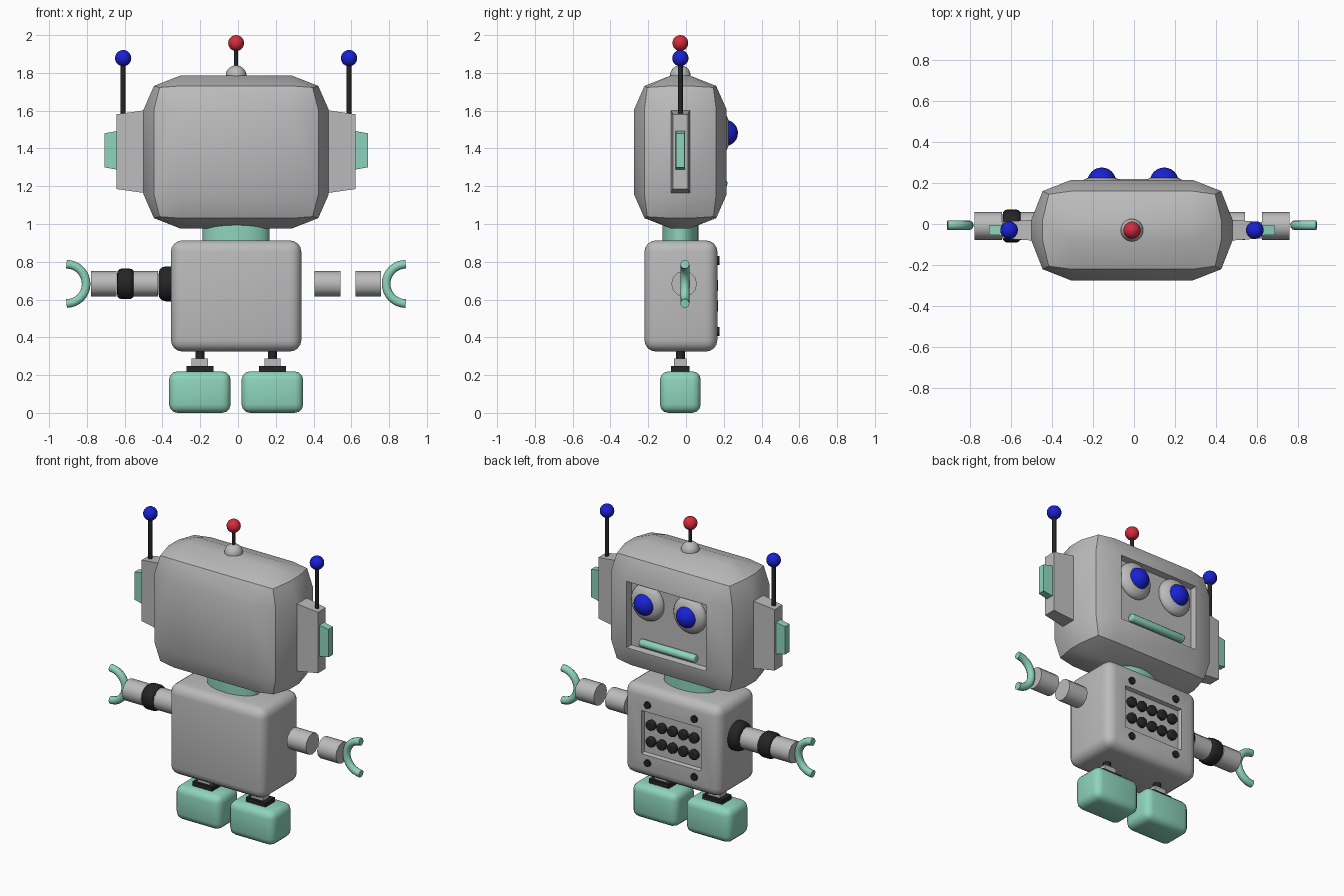
import bpy, bmesh, math
from itertools import product
from mathutils import Matrix, Vector

cube = bpy.data.objects.get("Cube")
if cube:
    bpy.data.objects.remove(cube, do_unlink=True)


def material(name, *rgb):
    m = bpy.data.materials.new(name)
    m.use_nodes = True
    m.diffuse_color = (*rgb, 1)
    m.node_tree.nodes["Principled BSDF"].inputs["Base Color"].default_value = (*rgb, 1)
    return m


GREY = material("light grey", .5, .5, .5)
TEAL = material("mint teal", .27, .66, .5)
BLACK = material("soft black", .018, .018, .018)
BLUE = material("deep blue", .01, .015, .66)
RED = material("red", .66, .025, .045)

MID = -.01     # centre line in x
DEPTH = -.03   # centre line in y
ARM_Z = .683


def finish(name, bm, mat):
    bmesh.ops.recalc_face_normals(bm, faces=bm.faces)
    mesh = bpy.data.meshes.new(name)
    bm.to_mesh(mesh)
    bm.free()
    mesh.materials.append(mat)
    obj = bpy.data.objects.new(name, mesh)
    bpy.context.collection.objects.link(obj)
    bpy.ops.object.select_all(action='DESELECT')
    obj.select_set(True)
    bpy.context.view_layer.objects.active = obj
    bpy.ops.object.shade_smooth_by_angle(angle=math.radians(35))
    return obj


def box_mesh(centre, half, bevel=0, segments=3):
    bm = bmesh.new()
    bmesh.ops.create_cube(bm, size=2, matrix=Matrix.LocRotScale(Vector(centre), None, Vector(half)))
    if bevel:
        bmesh.ops.bevel(bm, geom=bm.edges[:], offset=bevel, segments=segments,
                        profile=.5, affect='EDGES')
    return bm


def box(name, centre, half, mat, bevel=0, segments=3):
    return finish(name, box_mesh(centre, half, bevel, segments), mat)


def rod(name, centre, radius, length, mat, axis='Z', sides=12, bevel=0, flat=1):
    """Cylinder along an axis; flat squashes it in y."""
    turn = {'X': Matrix.Rotation(math.pi / 2, 4, 'Y'),
            'Y': Matrix.Rotation(math.pi / 2, 4, 'X'), 'Z': Matrix()}[axis]
    bm = bmesh.new()
    bmesh.ops.create_cone(bm, cap_ends=True, segments=sides, radius1=radius,
                          radius2=radius, depth=length,
                          matrix=Matrix.Translation(centre) @ Matrix.Diagonal((1, flat, 1, 1)) @ turn)
    if bevel:
        rims = [e for e in bm.edges if any(len(f.verts) > 4 for f in e.link_faces)]
        bmesh.ops.bevel(bm, geom=rims, offset=bevel, segments=3, profile=.5, affect='EDGES')
    return finish(name, bm, mat)


def ball(name, centre, radii, mat):
    bm = bmesh.new()
    bmesh.ops.create_uvsphere(bm, u_segments=24, v_segments=14, radius=1,
                              matrix=Matrix.LocRotScale(Vector(centre), None, Vector(radii)))
    return finish(name, bm, mat)


def recess(bm, half_x, half_z, depth):
    """Sink a rectangular panel into the largest face turned to +y."""
    bm.normal_update()
    face = max((f for f in bm.faces if f.normal.y > .9), key=lambda f: f.calc_area())
    mid = face.calc_center_median()
    bmesh.ops.inset_individual(bm, faces=[face], thickness=.01)
    for v in face.verts:
        v.co.x = mid.x + math.copysign(half_x, v.co.x - mid.x)
        v.co.z = mid.z + math.copysign(half_z, v.co.z - mid.z)
    bmesh.ops.inset_individual(bm, faces=[face], thickness=.008, depth=-depth)


# Head: a box whose sides swell outward, with softened edges and corners
inner = (.295, .05, .225)
swell = {1: (.49, .245, .405), 2: (.435, .19, .35), 3: (.405, .175, .342)}
head = bmesh.new()
for signs in product((-2, -1, 1, 2), repeat=3):
    outer = sum(abs(s) == 2 for s in signs)
    if outer:
        p = [math.copysign(swell[outer][i] if abs(s) == 2 else inner[i], s)
             for i, s in enumerate(signs)]
        head.verts.new(Vector(p) + Vector((MID, DEPTH, 1.381)))
bmesh.ops.convex_hull(head, input=head.verts)
bmesh.ops.dissolve_limit(head, angle_limit=.03, verts=head.verts, edges=head.edges)
recess(head, .285, .215, .04)
finish("head", head, GREY)

# Face
for side, word in ((-1, "right"), (1, "left")):
    x = MID + .005 + side * .152
    ball(word + "_eye", (x, .18, 1.482), (.115, .055, .118), GREY)
    ball(word + "_iris", (x, .205, 1.482), (.07, .07, .07), BLUE)
rod("mouth", (MID, .195, 1.215), .025, .4, TEAL, 'X', bevel=.008)

# Top antenna
ball("antenna_dome", (MID, DEPTH, 1.785), (.055, .055, .055), GREY)
rod("antenna_stick", (MID, DEPTH, 1.88), .011, .12, BLACK)
ball("antenna_tip", (MID, DEPTH, 1.958), (.042, .042, .042), RED)


def taper(name, x_in, x_out, half_in, half_out, z, mat):
    """Box that narrows from its inner end to its outer end."""
    bm = box_mesh((0, 0, 0), (1, 1, 1))
    for v in bm.verts:
        at_tip = v.co.x > 0
        hy, hz = half_out if at_tip else half_in
        v.co = (x_out if at_tip else x_in, DEPTH + v.co.y * hy, z + v.co.z * hz)
    if x_out < x_in:
        bmesh.ops.reverse_faces(bm, faces=bm.faces)
    return finish(name, bm, mat)


# Ears with their antennas
for side, word in ((-1, "right"), (1, "left")):
    taper(word + "_ear", MID + side * .42, MID + side * .633, (.055, .228), (.04, .198), 1.383, GREY)
    taper(word + "_ear_button", MID + side * .62, MID + side * .697, (.026, .104), (.022, .09), 1.39, TEAL)
    x = MID + side * .598
    rod(word + "_ear_stick", (x, DEPTH, 1.71), .013, .3, BLACK)
    ball(word + "_ear_tip", (x, DEPTH, 1.878), (.043, .043, .043), BLUE)

# Neck and torso
rod("neck", (MID, DEPTH, .96), .177, .14, TEAL, sides=32, flat=.54)
torso = box_mesh((MID, -.027, .619), (.345, .193, .294), .06, 4)
recess(torso, .215, .14, .025)
finish("torso", torso, GREY)

# Chest buttons and corner screws
for row, col in product((-1, 1), range(-2, 3)):
    rod("chest_button", (MID + col * .077, .15, .62 + row * .054), .032, .04, BLACK, 'Y', 10, .008)
for sx, sz in product((-1, 1), repeat=2):
    rod("chest_screw", (MID + sx * .168, .166, .619 + sz * .188), .023, .022, BLACK, 'Y', 12)

# Arms
for side, word in ((-1, "right"), (1, "left")):
    at = lambda d: (MID + side * d, -.01, ARM_Z)
    rod(word + "_upper_arm", at(.483), .068, .137, GREY, 'X')
    rod(word + "_forearm", at(.7), .068, .135, GREY, 'X')
    # Open claw: half a ring facing outward
    curve = bpy.data.curves.new(word + "_claw", 'CURVE')
    curve.dimensions = '3D'
    curve.bevel_depth = .024
    curve.bevel_resolution = 3
    curve.use_fill_caps = True
    spline = curve.splines.new('POLY')
    spline.points.add(16)
    for i, p in enumerate(spline.points):
        a = math.pi * (i / 16 + .5)
        p.co = (MID + side * (.898 + .104 * math.cos(a)), -.006, ARM_Z + .104 * math.sin(a), 1)
    spline.use_smooth = True
    curve.materials.append(TEAL)
    bpy.context.collection.objects.link(bpy.data.objects.new(word + "_claw", curve))

# Rubber joints, present on one arm only
rod("right_shoulder", (-.37, -.01, ARM_Z), .092, .1, BLACK, 'X', 20, .035)
rod("right_elbow", (-.595, -.01, ARM_Z), .081, .09, BLACK, 'X', 20, .025)

# Legs and feet
for side, word in ((-1, "right"), (1, "left")):
    x = MID + side * .192
    rod(word + "_leg", (x, DEPTH, .31), .024, .1, BLACK)
    box(word + "_ankle", (x, DEPTH, .265), (.043, .033, .024), GREY)
    box(word + "_ankle_plate", (x, DEPTH, .232), (.071, .049, .015), BLACK)
    box(word + "_foot", (x, DEPTH, .11), (.163, .108, .11), TEAL, .045, 3)
